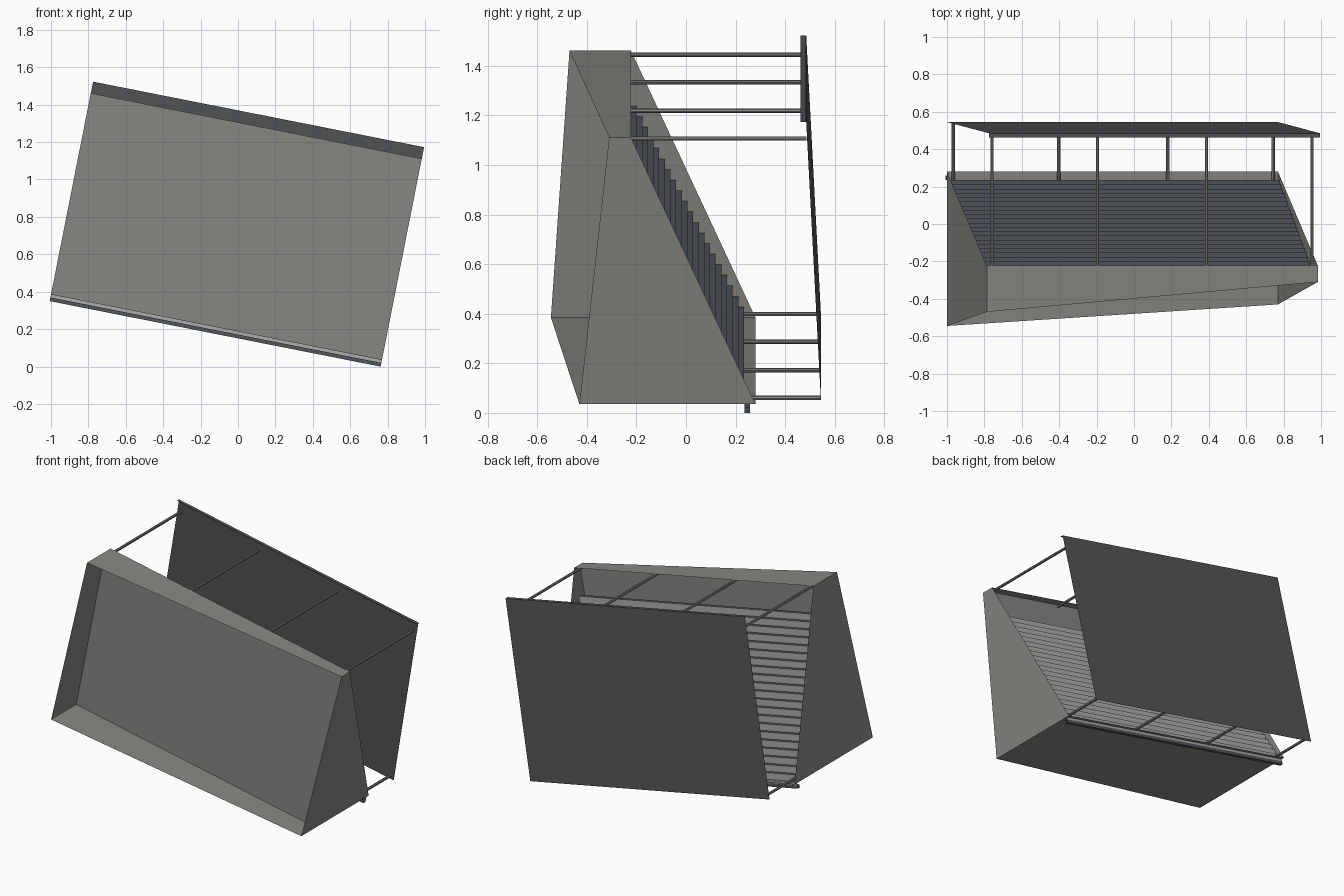
import bpy, bmesh, math
from mathutils import Vector

if "Cube" in bpy.data.objects:
    bpy.data.objects.remove(bpy.data.objects["Cube"])

TILT = math.radians(11.19)
W, H = 1.804, 1.097            # width and height of the tilted housing


def P(u, y, v):
    """Tilted coordinates: u along the width, v up the housing."""
    c, s = math.cos(TILT), math.sin(TILT)
    return Vector((-1 + u * c + v * s, y, 0.385 - u * s + v * c))


def material(name, rgb):
    m = bpy.data.materials.new(name)
    m.diffuse_color = (*rgb, 1)
    m.use_nodes = True
    m.node_tree.nodes["Principled BSDF"].inputs["Base Color"].default_value = m.diffuse_color
    return m


grey = material("warm_grey", (0.25, 0.24, 0.225))
dark = material("dark_grey", (0.085, 0.09, 0.095))
blue = material("slate", (0.085, 0.095, 0.11))
light = material("light_grey", (0.42, 0.42, 0.42))


def make(name, quads, mats, picks=None):
    """Mesh from quads of (u, y, v) corners."""
    bm = bmesh.new()
    for i, q in enumerate(quads):
        f = bm.faces.new([bm.verts.new(P(*p)) for p in q])
        f.material_index = picks[i] if picks else 0
    bmesh.ops.remove_doubles(bm, verts=bm.verts[:], dist=1e-5)
    bmesh.ops.recalc_face_normals(bm, faces=bm.faces[:])
    me = bpy.data.meshes.new(name)
    bm.to_mesh(me)
    bm.free()
    for m in mats:
        me.materials.append(m)
    ob = bpy.data.objects.new(name, me)
    bpy.context.collection.objects.link(ob)
    return ob


# open housing: floor, roof and two wedge side walls
ring = [[(0, -0.545, 0), (0, 0.28, 0), (0, -0.222, H), (0, -0.47, H)],
        [(W, -0.43, 0), (W, 0.28, 0), (W, -0.222, H), (W, -0.31, H)]]
L, R = ring
make("housing", [L, R[::-1],
                 [L[0], R[0], R[1], L[1]],
                 [L[3], L[2], R[2], R[3]]], [grey])

# upright panel recessed inside the housing
make("inner_panel", [[(0, -0.28, 0), (W, -0.28, 0), (W, -0.28, H), (0, -0.28, H)]], [grey])

# stepped louvres: dark treads with light risers
N, DY, DV = 22, 0.0228, 0.0435
quads, picks = [], []
for i in range(N):
    y0, y1 = -0.222 + DY * (i - 1), -0.222 + DY * i
    v = 0.9135 - DV * i
    low = v - DV if i < N - 1 else -0.036
    quads.append([(0, y0, v), (W, y0, v), (W, y1, v), (0, y1, v)])
    picks.append(0)
    quads.append([(0, y1, v), (W, y1, v), (W, y1, low), (0, y1, low)])
    picks.append(1)
make("louvre_steps", quads, [blue, light], picks)

# strip finishing the louvres below the floor
y0, y1, v0, v1 = 0.235, 0.258, -0.036, -0.016
make("bottom_strip", [
    [(0, y0, v0), (W, y0, v0), (W, y1, v0), (0, y1, v0)],
    [(0, y0, v1), (W, y0, v1), (W, y1, v1), (0, y1, v1)],
    [(0, y0, v0), (W, y0, v0), (W, y0, v1), (0, y0, v1)],
    [(0, y1, v0), (W, y1, v0), (W, y1, v1), (0, y1, v1)]], [blue])

# rear shield with folded top lip
T = 1.16
make("rear_shield", [
    [(0, 0.545, 0), (W, 0.545, 0), (W, 0.485, T), (0, 0.485, T)],
    [(0, 0.485, T), (W, 0.485, T), (W, 0.462, T), (0, 0.462, T)]], [dark])


# standoff rods
def rod(name, u, v, ya, yb, r=0.009, n=8):
    ang = [2 * math.pi * k / n for k in range(n + 1)]
    ps = [(u + r * math.cos(a), v + r * math.sin(a)) for a in ang]
    make(name, [[(*[ps[k][0], ya], ps[k][1]), (ps[k][0], yb, ps[k][1]),
                 (ps[k + 1][0], yb, ps[k + 1][1]), (ps[k + 1][0], ya, ps[k + 1][1])]
                for k in range(n)], [grey])


for k, u in enumerate((0.03, 0.605, 1.2, W - 0.03)):
    rod(f"upper_rod_{k}", u, H - 0.010, -0.283, 0.487)
    rod(f"lower_rod_{k}", u, 0.02, 0.22, 0.544)
